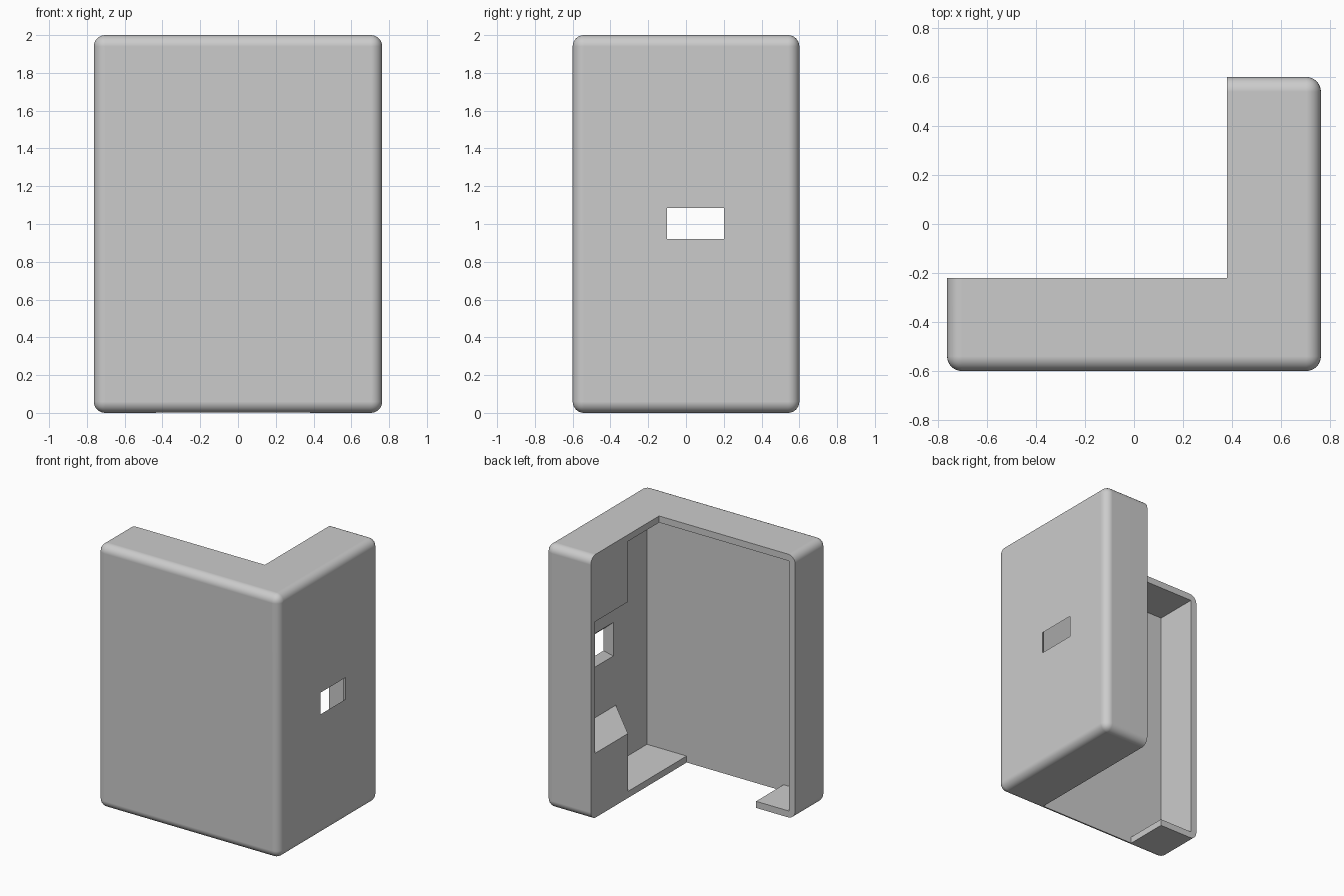
import bpy
import bmesh

cube = bpy.data.objects.get("Cube")
if cube:
    bpy.data.objects.remove(cube, do_unlink=True)

# Overall half sizes, height, wall thickness and edge radius
HX, HY, H, WALL, RADIUS = 0.763, 0.6, 2.0, 0.05, 0.06
IX, IY = HX - WALL, HY - WALL
ARM_X, FRONT_Y = 0.38, -0.22      # open ends of the side arm and the front arm

grey = bpy.data.materials.new("light_grey")
grey.use_nodes = True
colour = (0.6, 0.6, 0.6, 1.0)
grey.diffuse_color = colour
grey.node_tree.nodes["Principled BSDF"].inputs["Base Color"].default_value = colour


def make_object(name, bm):
    bmesh.ops.recalc_face_normals(bm, faces=bm.faces[:])
    mesh = bpy.data.meshes.new(name)
    bm.to_mesh(mesh)
    bm.free()
    mesh.materials.append(grey)
    obj = bpy.data.objects.new(name, mesh)
    bpy.context.collection.objects.link(obj)
    return obj


def loft(name, lower, upper):
    """Solid between two matching rings of points."""
    bm = bmesh.new()
    a = [bm.verts.new(p) for p in lower]
    b = [bm.verts.new(p) for p in upper]
    bm.faces.new(a)
    bm.faces.new(b)
    for i in range(len(a)):
        j = (i + 1) % len(a)
        bm.faces.new((a[i], a[j], b[j], b[i]))
    return make_object(name, bm)


def prism(name, plan, z0, z1):
    return loft(name, [(x, y, z0) for x, y in plan], [(x, y, z1) for x, y in plan])


def rect(x0, x1, y0, y1):
    return [(x0, y0), (x1, y0), (x1, y1), (x0, y1)]


def slot_ring(x):
    """Slot outline at x: it widens towards the inside."""
    m = (HX - x) * 0.9
    return [(x, y, z) for y, z in rect(-0.1 - m, 0.2 + m, 0.92 - m, 1.085 + m)]


# Rounded outer body
shell = prism("corner_shell", rect(-HX, HX, -HY, HY), 0, H)
bm = bmesh.new()
bm.from_mesh(shell.data)
bmesh.ops.bevel(bm, geom=bm.edges[:], offset=RADIUS, offset_type='OFFSET',
                segments=8, profile=0.5, affect='EDGES', clamp_overlap=True)
bm.to_mesh(shell.data)
bm.free()

# Narrow cavity leaves solid, diagonal-sided blocks at the top and bottom of the arm
narrow_plan = [(-IX, -IY), (IX, -IY), (IX, -0.175), (ARM_X, 0.155), (0.3, 0.235), (-IX, 0.235)]

cutters = [
    prism("narrow_cavity_cutter", narrow_plan, WALL, H - WALL),
    prism("wide_cavity_cutter", rect(-IX, IX, -IY, IY), 0.49, 1.49),
    prism("back_corner_cutter", rect(-1, ARM_X, FRONT_Y, 1), -0.5, H + 0.5),
    prism("floor_opening_cutter", rect(-0.435, ARM_X, -IY, 0), -0.5, 0.5),
    loft("side_slot_cutter", slot_ring(0.66), slot_ring(0.8)),
]

bpy.ops.object.select_all(action='DESELECT')
bpy.context.view_layer.objects.active = shell
shell.select_set(True)
for cutter in cutters:
    cutter.hide_render = True
    mod = shell.modifiers.new(cutter.name, 'BOOLEAN')
    mod.operation = 'DIFFERENCE'
    mod.solver = 'EXACT'
    mod.object = cutter
    bpy.ops.object.modifier_apply(modifier=mod.name)
for cutter in cutters:
    bpy.data.objects.remove(cutter, do_unlink=True)

# Smooth rounded edges, flat walls
bpy.ops.object.shade_smooth_by_angle(angle=0.5)
weighted = shell.modifiers.new("weighted_normals", 'WEIGHTED_NORMAL')
weighted.keep_sharp = True
